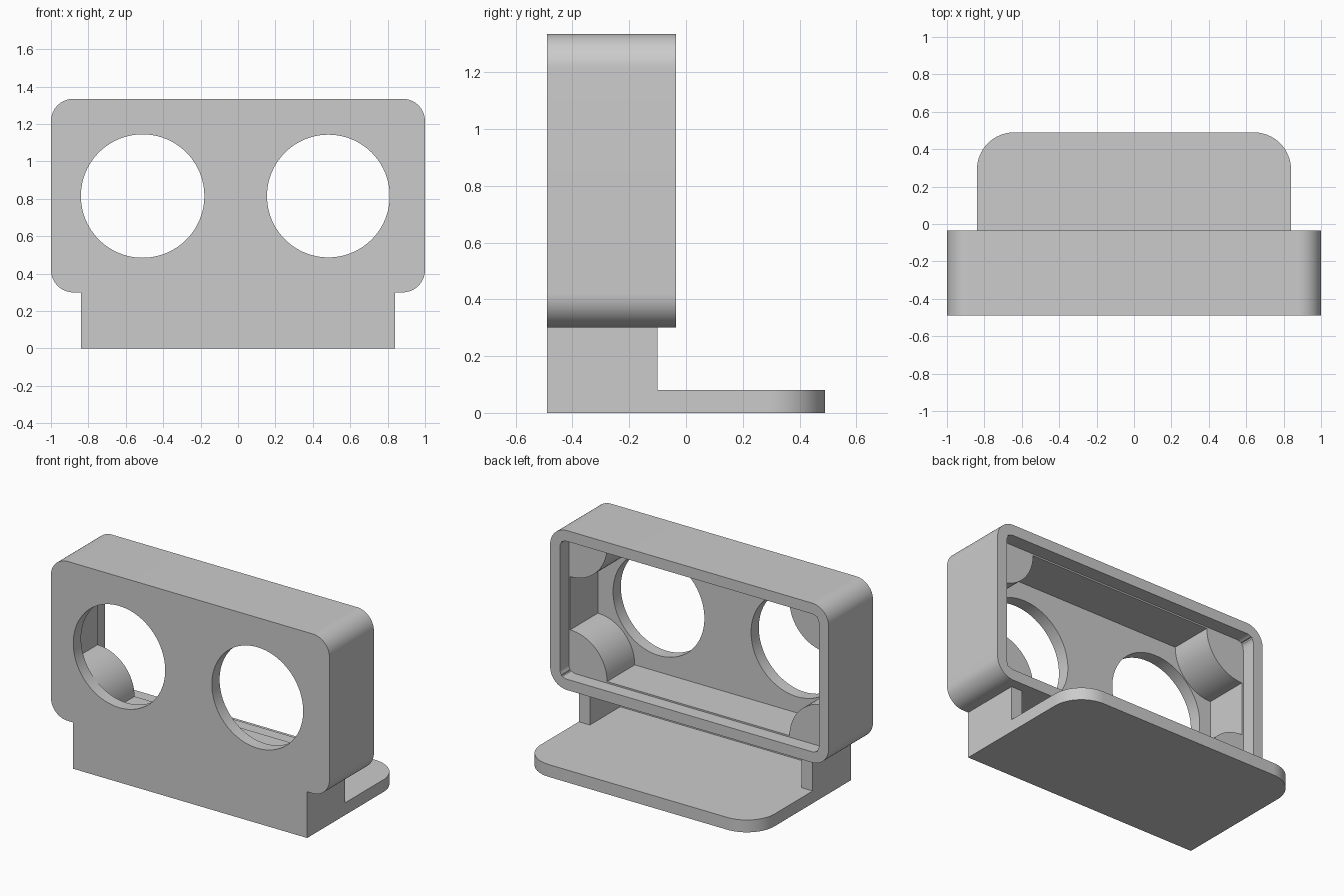
import bpy, bmesh
from math import sin, cos, pi, radians

if "Cube" in bpy.data.objects:
    bpy.data.objects.remove(bpy.data.objects["Cube"])

GREY = (0.6, 0.6, 0.6, 1)
mat = bpy.data.materials.new("plain grey")
mat.use_nodes = True
mat.diffuse_color = GREY
mat.node_tree.nodes["Principled BSDF"].inputs["Base Color"].default_value = GREY


def arc(cx, cy, r, start, end, n=16):
    """Points along an arc, angles in quarter turns."""
    angles = [(start + (end - start) * i / n) * pi / 2 for i in range(n + 1)]
    return [(cx + r * cos(a), cy + r * sin(a)) for a in angles]


def round_rect(x, z0, z1, r):
    """Rounded rectangle, symmetric about the middle."""
    return (arc(x - r, z1 - r, r, 0, 1) + arc(r - x, z1 - r, r, 1, 2)
            + arc(r - x, z0 + r, r, 2, 3) + arc(x - r, z0 + r, r, 3, 4))


def rect(x, z0, z1):
    return [(x, z0), (x, z1), (-x, z1), (-x, z0)]


def prism(name, pts, lo, hi, upright=True):
    """Extrude a profile along y (upright) or along z."""
    bm = bmesh.new()
    place = (lambda a, b: (a, lo, b)) if upright else (lambda a, b: (a, b, lo))
    face = bm.faces.new([bm.verts.new(place(a, b)) for a, b in pts])
    new = bmesh.ops.extrude_face_region(bm, geom=[face])["geom"]
    step = (0, hi - lo, 0) if upright else (0, 0, hi - lo)
    bmesh.ops.translate(bm, vec=step, verts=[v for v in new if isinstance(v, bmesh.types.BMVert)])
    bmesh.ops.recalc_face_normals(bm, faces=bm.faces)
    mesh = bpy.data.meshes.new(name)
    bm.to_mesh(mesh)
    bm.free()
    mesh.materials.append(mat)
    ob = bpy.data.objects.new(name, mesh)
    bpy.context.collection.objects.link(ob)
    return ob


def activate(ob):
    bpy.ops.object.select_all(action='DESELECT')
    ob.select_set(True)
    bpy.context.view_layer.objects.active = ob


def combine(body, tool, operation):
    mod = body.modifiers.new(operation.lower(), 'BOOLEAN')
    mod.operation, mod.object, mod.solver = operation, tool, 'EXACT'
    activate(body)
    bpy.ops.object.modifier_apply(modifier=mod.name)
    bpy.data.objects.remove(tool)


FRONT, BACK, INNER, LEDGE = -0.49, -0.035, -0.41, -0.126
BOTTOM, TOP, WALL = 0.3, 1.335, 0.08

# Housing, with the skirt and foot plate merged into it
body = prism("housing_and_foot", round_rect(1, BOTTOM, TOP, 0.12), FRONT, BACK)
combine(body, prism("skirt", rect(0.84, 0, BOTTOM + 0.04), FRONT, -0.1), 'UNION')
foot = ([(-0.84, FRONT), (0.84, FRONT)] + arc(0.64, 0.29, 0.2, 0, 1)
        + arc(-0.64, 0.29, 0.2, 1, 2))
combine(body, prism("foot_plate", foot, 0, 0.08, upright=False), 'UNION')

# Hollows: skirt gap, deep cavity, slightly wider rounded recess, two round windows
cutters = [
    prism("skirt_gap", rect(0.76, 0.08, BOTTOM), INNER, -0.05),
    prism("cavity", rect(1 - WALL, BOTTOM + WALL, TOP - WALL), INNER, 0.1),
    prism("recess", round_rect(0.93, BOTTOM + 0.07, TOP - 0.07, 0.05), LEDGE, 0.1),
    prism("window_right", arc(-0.51, 0.815, 0.33, 0, 4, 96)[:-1], -0.6, -0.3),
    prism("window_left", arc(0.483, 0.815, 0.328, 0, 4, 96)[:-1], -0.6, -0.3),
]
for cutter in cutters:
    combine(body, cutter, 'DIFFERENCE')
parts = [body]

# Quarter-round posts in the four inner corners
for side, x in (("left", 1 - WALL), ("right", WALL - 1)):
    for level, z in (("lower", BOTTOM + WALL), ("upper", TOP - WALL)):
        quarter = {(1, 0): 1, (0, 0): 0, (0, 1): 3, (1, 1): 2}[(x > 0, z > 1)]
        pts = [(x, z)] + arc(x, z, 0.265, quarter, quarter + 1)
        parts.append(prism(f"corner_post_{level}_{side}", pts, INNER, LEDGE))

for ob in parts:
    activate(ob)
    bpy.ops.object.shade_smooth_by_angle(angle=radians(30))
